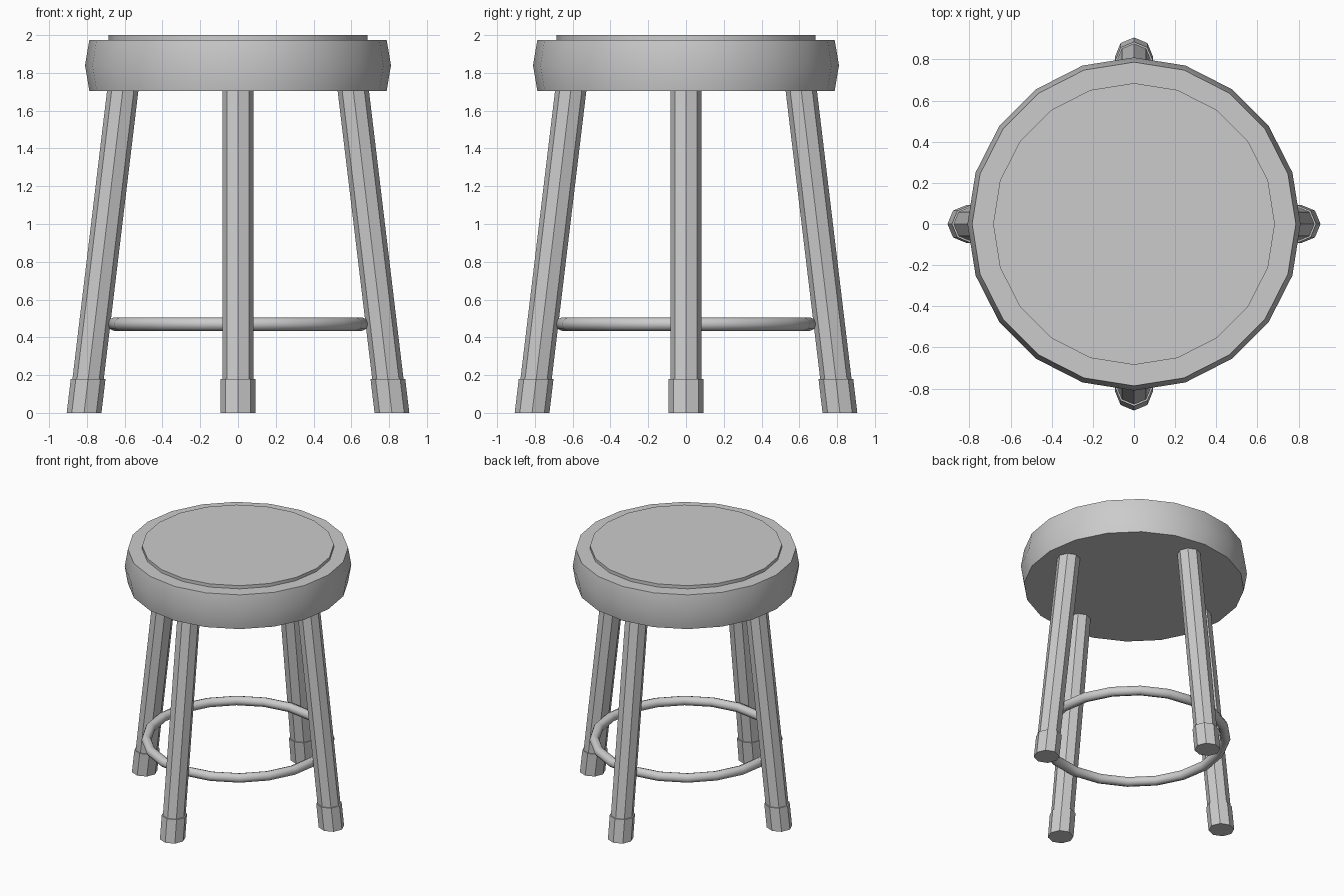
import bpy, bmesh, math
from mathutils import Matrix, Vector

if "Cube" in bpy.data.objects:
    bpy.data.objects.remove(bpy.data.objects["Cube"], do_unlink=True)

grey = bpy.data.materials.new("plain_grey")
grey.use_nodes = True
colour = (0.6, 0.6, 0.6, 1)
grey.diffuse_color = colour
grey.node_tree.nodes["Principled BSDF"].inputs["Base Color"].default_value = colour


def finish(name, bm, angle):
    """Turn a bmesh into a named object, smooth below the given angle."""
    bmesh.ops.recalc_face_normals(bm, faces=bm.faces)
    mesh = bpy.data.meshes.new(name)
    bm.to_mesh(mesh)
    bm.free()
    mesh.materials.append(grey)
    obj = bpy.data.objects.new(name, mesh)
    bpy.context.collection.objects.link(obj)
    bpy.ops.object.select_all(action="DESELECT")
    obj.select_set(True)
    bpy.context.view_layer.objects.active = obj
    bpy.ops.object.shade_smooth_by_angle(angle=math.radians(angle))
    return obj


def stack(name, sections, sides, turn=0, angle=30):
    """Loft closed polygon sections given as (x centre, z, radius)."""
    bm = bmesh.new()
    rings = []
    for cx, z, r in sections:
        ring = []
        for i in range(sides):
            a = math.tau * i / sides
            ring.append(bm.verts.new((cx + r * math.cos(a), r * math.sin(a), z)))
        rings.append(ring)
    for low, high in zip(rings, rings[1:]):
        for i in range(sides):
            j = (i + 1) % sides
            bm.faces.new((low[i], low[j], high[j], high[i]))
    bm.faces.new(rings[0][::-1])
    bm.faces.new(rings[-1])
    bm.transform(Matrix.Rotation(turn, 4, "Z"))
    return finish(name, bm, angle)


# Seat cushion with bulging rim, and the raised disc on top
stack("seat", [(0, 1.705, 0.787), (0, 1.84, 0.81), (0, 1.975, 0.787)], 20)
stack("seat_top", [(0, 1.97, 0.685), (0, 2.0, 0.685)], 20)


# Four splayed octagonal legs with wider feet
def splay(z):
    return 0.815 - 0.12 * z


for k, side in enumerate(("left", "back", "right", "front")):
    turn = k * math.pi / 2
    stack(side + "_leg", [(splay(z), z, 0.083) for z in (0.17, 1.72)], 8, turn)
    stack(side + "_foot", [(splay(z), z, 0.092) for z in (0, 0.18)], 8, turn)

# Foot ring
bm = bmesh.new()
tube = bmesh.ops.create_circle(bm, segments=8, radius=0.036)
bm.transform(Matrix.Translation((0.655, 0, 0.47)) @ Matrix.Rotation(math.pi / 2, 4, "X"))
bmesh.ops.spin(bm, geom=bm.verts[:] + bm.edges[:], cent=(0, 0, 0), axis=Vector((0, 0, 1)),
               angle=math.tau, steps=20, use_merge=True)
bmesh.ops.remove_doubles(bm, verts=bm.verts, dist=0.0001)
finish("foot_ring", bm, 60)
